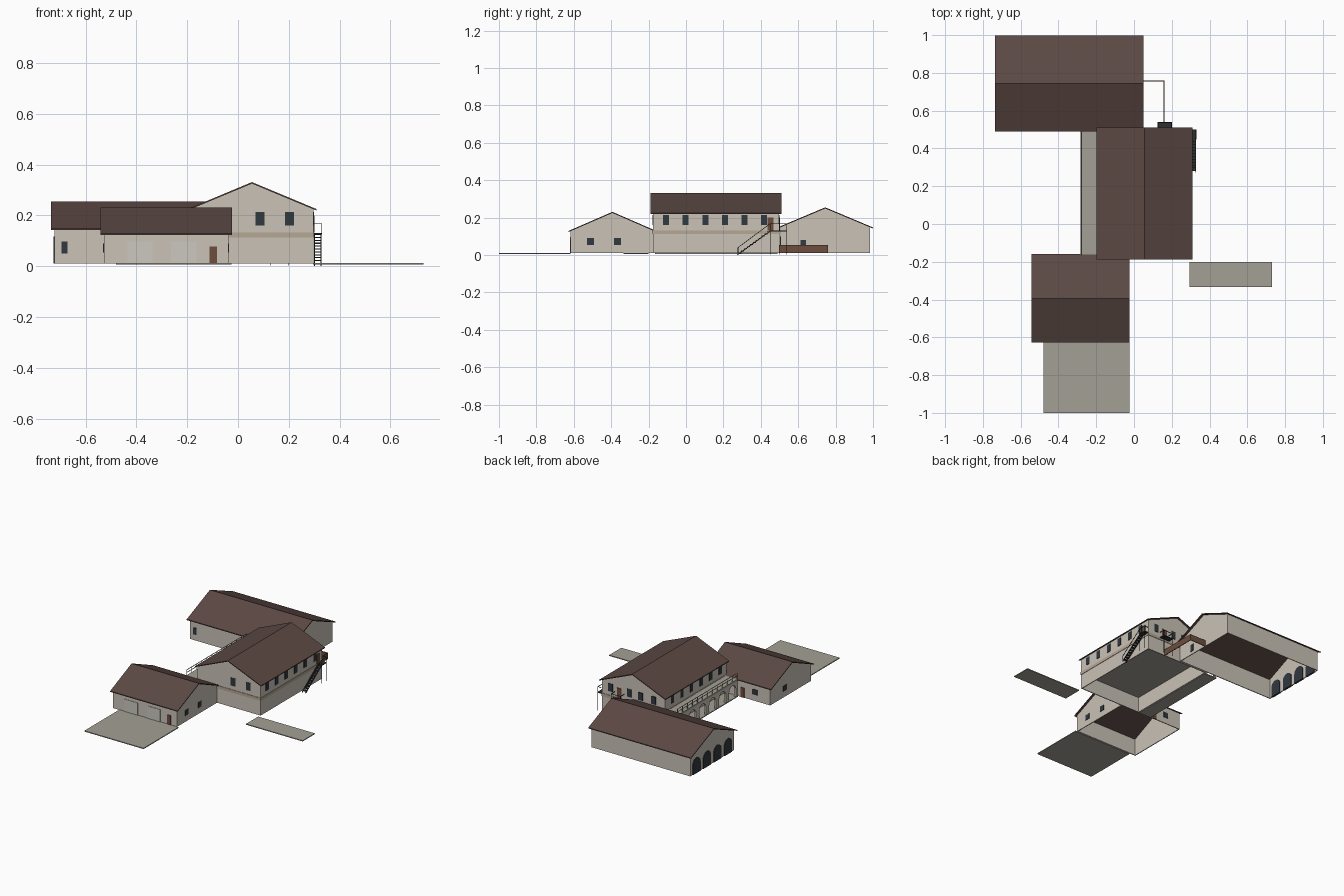
import bpy, bmesh
from math import sin, cos, pi
from mathutils import Vector

if "Cube" in bpy.data.objects:
    bpy.data.objects.remove(bpy.data.objects["Cube"])


def material(name, rgb):
    m = bpy.data.materials.new(name)
    m.diffuse_color = (*rgb, 1)
    m.use_nodes = True
    m.node_tree.nodes["Principled BSDF"].inputs["Base Color"].default_value = m.diffuse_color
    return m


PLASTER = material("plaster", (0.59, 0.54, 0.47))
BAND = material("band", (0.47, 0.39, 0.30))
ROOF = material("roof", (0.105, 0.066, 0.057))
WOOD = material("wood", (0.15, 0.075, 0.045))
GLASS = material("glass", (0.03, 0.04, 0.05))
IRON = material("iron", (0.03, 0.03, 0.03))
STONE = material("stone", (0.37, 0.35, 0.30))
PANEL = material("panel", (0.60, 0.58, 0.53))
G = 0.01  # floor level of the walls


def finish(name, bm, mat):
    me = bpy.data.meshes.new(name)
    bm.to_mesh(me)
    bm.free()
    me.materials.append(mat)
    ob = bpy.data.objects.new(name, me)
    bpy.context.collection.objects.link(ob)
    return ob


def place(axis, t, u, z):
    return (t, u, z) if axis == "x" else (u, t, z)


def prism(name, pts, axis, a, b, mat, drop=()):
    """Extrude a (u, z) outline along an axis; drop removes side faces by edge index."""
    bm = bmesh.new()
    lo = [bm.verts.new(place(axis, a, *p)) for p in pts]
    hi = [bm.verts.new(place(axis, b, *p)) for p in pts]
    bm.faces.new(lo)
    bm.faces.new(hi[::-1])
    n = len(pts)
    sides = [bm.faces.new((lo[i], lo[(i + 1) % n], hi[(i + 1) % n], hi[i])) for i in range(n)]
    bmesh.ops.recalc_face_normals(bm, faces=bm.faces)
    if drop:
        bmesh.ops.delete(bm, geom=[sides[i] for i in drop], context="FACES_ONLY")
    return finish(name, bm, mat)


def box(name, x0, x1, y0, y1, z0, z1, mat):
    return prism(name, [(y0, z0), (y1, z0), (y1, z1), (y0, z1)], "x", x0, x1, mat)


def bars(name, segments, w, mat):
    """Square bars between point pairs, joined in one object."""
    bm = bmesh.new()
    for p, q in segments:
        p, q = Vector(p), Vector(q)
        d = q - p
        rot = d.to_track_quat("Z", "Y").to_matrix().to_4x4()
        rot.translation = (p + q) / 2
        vs = bmesh.ops.create_cube(bm, size=1)["verts"]
        bmesh.ops.scale(bm, vec=(w, w, d.length), verts=vs)
        bmesh.ops.transform(bm, matrix=rot, verts=vs)
    return finish(name, bm, mat)


def house(name, axis, wa, wb, u0, u1, over_end, over, ridge, eave):
    """Open-bottomed gable walls plus a thin pitched roof."""
    mid, t = (u0 + u1) / 2, 0.006
    half = (u1 - u0) / 2
    wall = ridge - t - (ridge - eave) * half / (half + over)
    pts = [(u0, G), (u1, G), (u1, wall), (mid, ridge - t), (u0, wall)]
    walls = prism(name + "_walls", pts, axis, wa, wb, PLASTER, drop=(0, 2, 3))
    sol = walls.modifiers.new("thickness", "SOLIDIFY")
    sol.thickness, sol.offset = 0.008, -1
    e0, e1 = u0 - over, u1 + over
    prism(name + "_roof", [(e0, eave - t), (mid, ridge - t), (e1, eave - t),
                           (e1, eave), (mid, ridge), (e0, eave)],
          axis, wa - over_end, wb + over_end, ROOF)


def pane(name, axis, t, u, w, z0, z1, mat, d=0.003):
    """Thin panel set on a wall that faces the given axis."""
    prism(name, [(u - w / 2, z0), (u + w / 2, z0), (u + w / 2, z1), (u - w / 2, z1)],
          axis, t - d, t + d, mat)


def arch(c, r, z0, spring, n=12):
    return [(c - r, z0)] + [(c - r * cos(pi * i / n), spring + r * sin(pi * i / n))
                            for i in range(n + 1)] + [(c + r, z0)]


# three buildings
house("barn", "x", -0.722, 0.036, 0.505, 0.984, 0.015, 0.015, 0.255, 0.148)
house("main_house", "y", -0.176, 0.498, -0.187, 0.297, 0.013, 0.012, 0.331, 0.225)
house("garage", "x", -0.528, -0.038, -0.617, -0.17, 0.014, 0.011, 0.231, 0.129)

# barn openings
for i in range(4):
    c = 0.572 + i * 0.115
    prism(f"barn_arch_{i}", arch(c, 0.042, G, 0.075), "x", -0.726, -0.712, GLASS)
pane("barn_window", "y", 0.505, -0.683, 0.025, 0.05, 0.098, GLASS)
pane("barn_side_window", "x", 0.036, 0.627, 0.027, 0.03, 0.08, GLASS)

# main house: upper floor, string course, windows, doors
box("upper_floor", -0.18, 0.29, -0.169, 0.49, 0.116, 0.128, STONE)
for y in (-0.176, 0.498):
    box("band_end", -0.19, 0.3, y - 0.003, y + 0.003, 0.112, 0.132, BAND)
for x in (-0.187, 0.297):
    box("band_side", x - 0.003, x + 0.003, -0.179, 0.501, 0.112, 0.132, BAND)
for i in range(6):
    y = -0.107 + i * 0.105
    for x in (-0.187, 0.297):
        pane("side_window", "x", x, y, 0.032, 0.16, 0.214, GLASS)
for x in (0.087, 0.203):
    pane("front_window", "y", -0.176, x, 0.036, 0.16, 0.214, GLASS)
for x in (-0.1, 0.0, 0.087, 0.23):
    pane("back_window", "y", 0.498, x, 0.034, 0.16, 0.214, GLASS)
pane("stair_door", "x", 0.298, 0.452, 0.03, 0.132, 0.2, WOOD)
pane("balcony_door", "y", 0.499, 0.162, 0.034, 0.132, 0.2, WOOD)

# gallery along the left side, carried by an arcade
y0, y1, bays = -0.165, 0.49, 6
step = (y1 - y0) / bays
outline = [(y0, G)]
for i in range(bays):
    outline += arch(y0 + (i + 0.5) * step, 0.037, G, 0.065)
outline += [(y1, G), (y1, 0.118), (y0, 0.118)]
prism("arcade", outline, "x", -0.28, -0.267, PLASTER)
box("gallery_deck", -0.282, -0.187, y0, y1, 0.118, 0.13, STONE)
box("gallery_floor", -0.282, -0.187, y0, y1, 0.006, 0.012, STONE)
segs = [((-0.278, y0, z), (-0.278, y1, z)) for z in (0.152, 0.17)]
segs += [((-0.278, y0 + i * step / 2, 0.13), (-0.278, y0 + i * step / 2, 0.17))
         for i in range(2 * bays + 1)]
bars("gallery_railing", segs, 0.003, STONE)

# garage openings
for x in (-0.386, -0.214):
    pane("garage_gate", "y", -0.617, x, 0.1, G, 0.097, PANEL)
pane("garage_front_door", "y", -0.617, -0.098, 0.03, G, 0.078, WOOD)
for y in (-0.51, -0.367):
    pane("garage_right_window", "x", -0.038, y, 0.037, 0.053, 0.09, GLASS)
pane("garage_left_window", "x", -0.528, -0.33, 0.037, 0.053, 0.09, GLASS)
pane("garage_back_window", "y", -0.17, -0.41, 0.037, 0.053, 0.09, GLASS)
pane("garage_back_door", "y", -0.17, -0.315, 0.03, G, 0.078, WOOD)

# paved slabs
box("front_paving", -0.48, -0.025, -1.0, -0.617, 0.006, 0.012, STONE)
box("side_paving", 0.295, 0.73, -0.333, -0.2, 0.006, 0.012, STONE)

# courtyard fence
box("fence_side", 0.156, 0.161, 0.498, 0.758, G, 0.053, WOOD)
box("fence_back", 0.036, 0.161, 0.754, 0.759, G, 0.053, WOOD)

# outside stair with landing on the right side
n = 11
for i in range(n):
    f = (i + 0.5) / n
    y, z = 0.28 + 0.17 * f, 0.005 + 0.125 * f
    box(f"tread_{i}", 0.3, 0.327, y - 0.008, y + 0.008, z - 0.002, z + 0.002, IRON)
box("stair_landing", 0.298, 0.33, 0.447, 0.5, 0.125, 0.131, IRON)
segs = []
for x in (0.301, 0.327):
    segs.append(((x, 0.275, 0.002), (x, 0.45, 0.128)))
bars("stair_stringers", segs, 0.005, IRON)
X = 0.328
bars("stair_railing", [((X, 0.278, 0.04), (X, 0.45, 0.168)), ((X, 0.278, 0.002), (X, 0.278, 0.04)),
                       ((X, 0.45, 0.002), (X, 0.45, 0.168)), ((X, 0.498, 0.002), (X, 0.498, 0.168)),
                       ((X, 0.45, 0.167), (X, 0.498, 0.167)), ((0.3, 0.498, 0.167), (X, 0.498, 0.167))],
     0.003, IRON)

# small back balcony on posts
box("balcony_deck", 0.125, 0.2, 0.498, 0.54, 0.125, 0.131, IRON)
segs = []
for x in (0.127, 0.198):
    segs += [((x, 0.537, 0.002), (x, 0.537, 0.168)), ((x, 0.498, 0.167), (x, 0.537, 0.167))]
segs.append(((0.127, 0.537, 0.167), (0.198, 0.537, 0.167)))
bars("balcony_railing", segs, 0.003, IRON)
